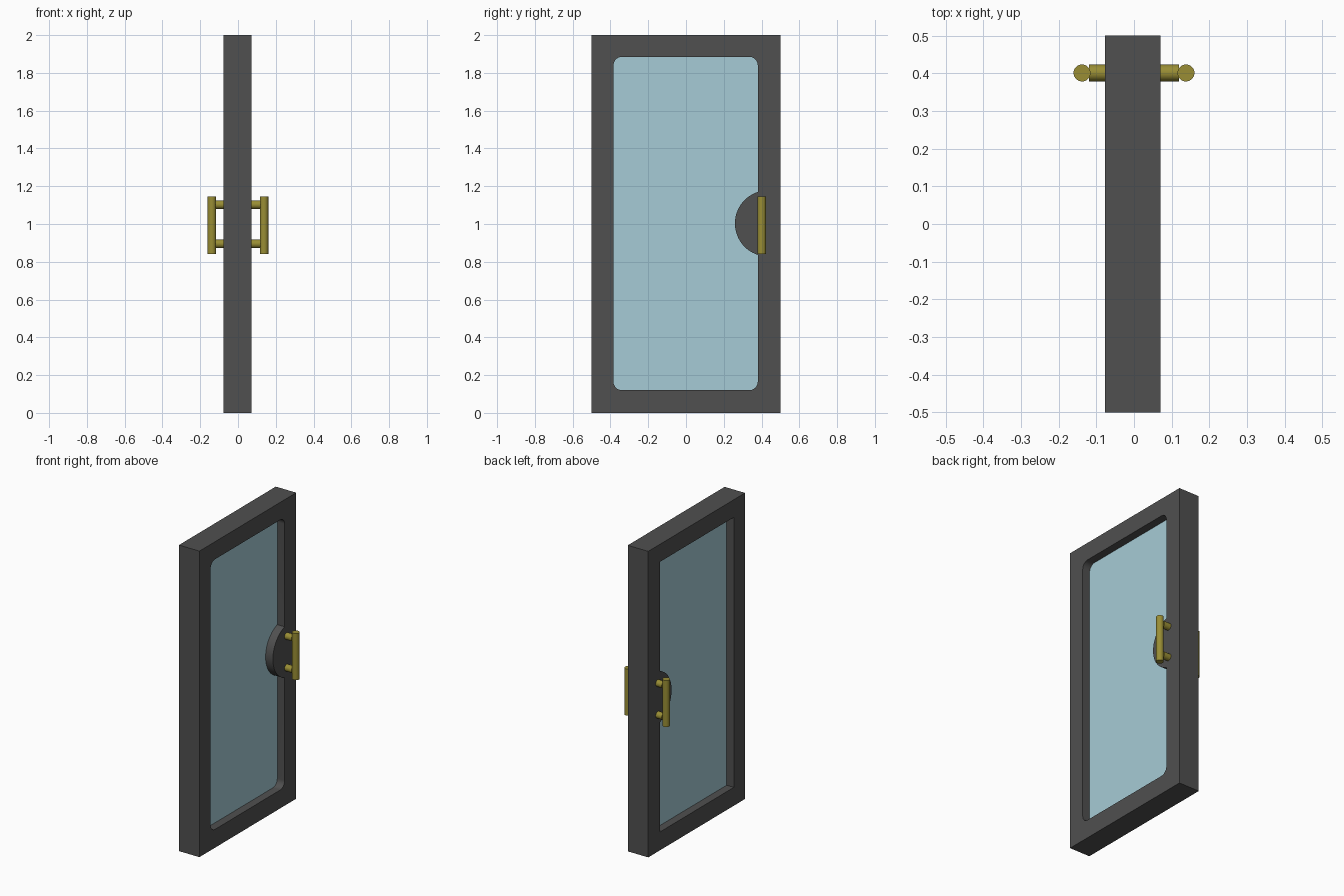
import bpy, bmesh, math

if "Cube" in bpy.data.objects:
    bpy.data.objects.remove(bpy.data.objects["Cube"])

X0, X1 = -0.077, 0.071            # door faces
HY, HZ = 0.401, 0.993             # handle centre


def material(name, rgb):
    m = bpy.data.materials.new(name)
    m.diffuse_color = (*rgb, 1)
    m.use_nodes = True
    m.node_tree.nodes["Principled BSDF"].inputs["Base Color"].default_value = m.diffuse_color
    return m


def prism(name, pts, xa, xb, mat=None):
    """Solid from a (y, z) outline extruded along x."""
    bm = bmesh.new()
    face = bm.faces.new([bm.verts.new((xa, y, z)) for y, z in pts])
    ext = bmesh.ops.extrude_face_region(bm, geom=[face])["geom"]
    bmesh.ops.translate(bm, vec=(xb - xa, 0, 0),
                        verts=[g for g in ext if isinstance(g, bmesh.types.BMVert)])
    bmesh.ops.recalc_face_normals(bm, faces=bm.faces)
    me = bpy.data.meshes.new(name)
    bm.to_mesh(me)
    bm.free()
    ob = bpy.data.objects.new(name, me)
    bpy.context.collection.objects.link(ob)
    if mat:
        me.materials.append(mat)
    return ob


def rect(y0, y1, z0, z1):
    return [(y0, z0), (y1, z0), (y1, z1), (y0, z1)]


def rounded(y0, y1, z0, z1, r, n=8):
    corners = [(y0 + r, z0 + r, 180), (y1 - r, z0 + r, 270),
               (y1 - r, z1 - r, 0), (y0 + r, z1 - r, 90)]
    return [(cy + r * math.cos(math.radians(a + 90 * i / n)),
             cz + r * math.sin(math.radians(a + 90 * i / n)))
            for cy, cz, a in corners for i in range(n + 1)]


def boolean(ob, tool, op):
    mod = ob.modifiers.new(op.lower(), 'BOOLEAN')
    mod.operation, mod.object, mod.solver = op, tool, 'EXACT'
    bpy.context.view_layer.objects.active = ob
    bpy.ops.object.modifier_apply(modifier=mod.name)
    bpy.data.objects.remove(tool)


def smooth(ob):
    bpy.ops.object.select_all(action='DESELECT')
    ob.select_set(True)
    bpy.context.view_layer.objects.active = ob
    bpy.ops.object.shade_smooth_by_angle(angle=math.radians(30))


def rod(name, r, length, loc, rot=(0, 0, 0)):
    bpy.ops.mesh.primitive_cylinder_add(vertices=32, radius=r, depth=length,
                                        location=loc, rotation=rot)
    ob = bpy.context.object
    ob.name = name
    ob.data.materials.append(brass)
    smooth(ob)


dark = material("dark_metal", (0.08, 0.08, 0.08))
glass = material("glass", (0.38, 0.60, 0.67))
brass = material("brass", (0.32, 0.27, 0.035))

# Frame: square opening at the back, rounded opening at the front
frame = prism("door_frame", rect(-0.5, 0.5, 0, 2), X0, X1, dark)
opening = (-0.384, 0.38, 0.12, 1.885)
boolean(frame, prism("cut_back", rect(*opening), -0.2, 0.0), 'DIFFERENCE')
boolean(frame, prism("cut_front", rounded(*opening, 0.045), -0.01, 0.2), 'DIFFERENCE')

# Curved backing plate for the handles, flush with the frame
r, cy, cz = 0.175, 0.434, 1.003
arc = [(cy + r * math.cos(math.radians(90 + 180 * i / 32)),
        cz + r * math.sin(math.radians(90 + 180 * i / 32))) for i in range(33)]
boolean(frame, prism("plate", arc, X0, X1, dark), 'UNION')
smooth(frame)

# Glass pane
prism("glass_pane", rect(-0.39, 0.39, 0.115, 1.89), -0.025, 0.018, glass)

# Pull handles on both sides
for side, s, face in (("front", 1, X1), ("back", -1, X0)):
    rod(side + "_handle_bar", 0.0225, 0.304, (s * 0.138, HY, HZ))
    inner, outer = face - s * 0.005, s * 0.12
    for label, z in (("upper", 1.102), ("lower", 0.895)):
        rod(f"{side}_{label}_post", 0.022, abs(outer - inner),
            ((inner + outer) / 2, HY, z), (0, math.pi / 2, 0))
